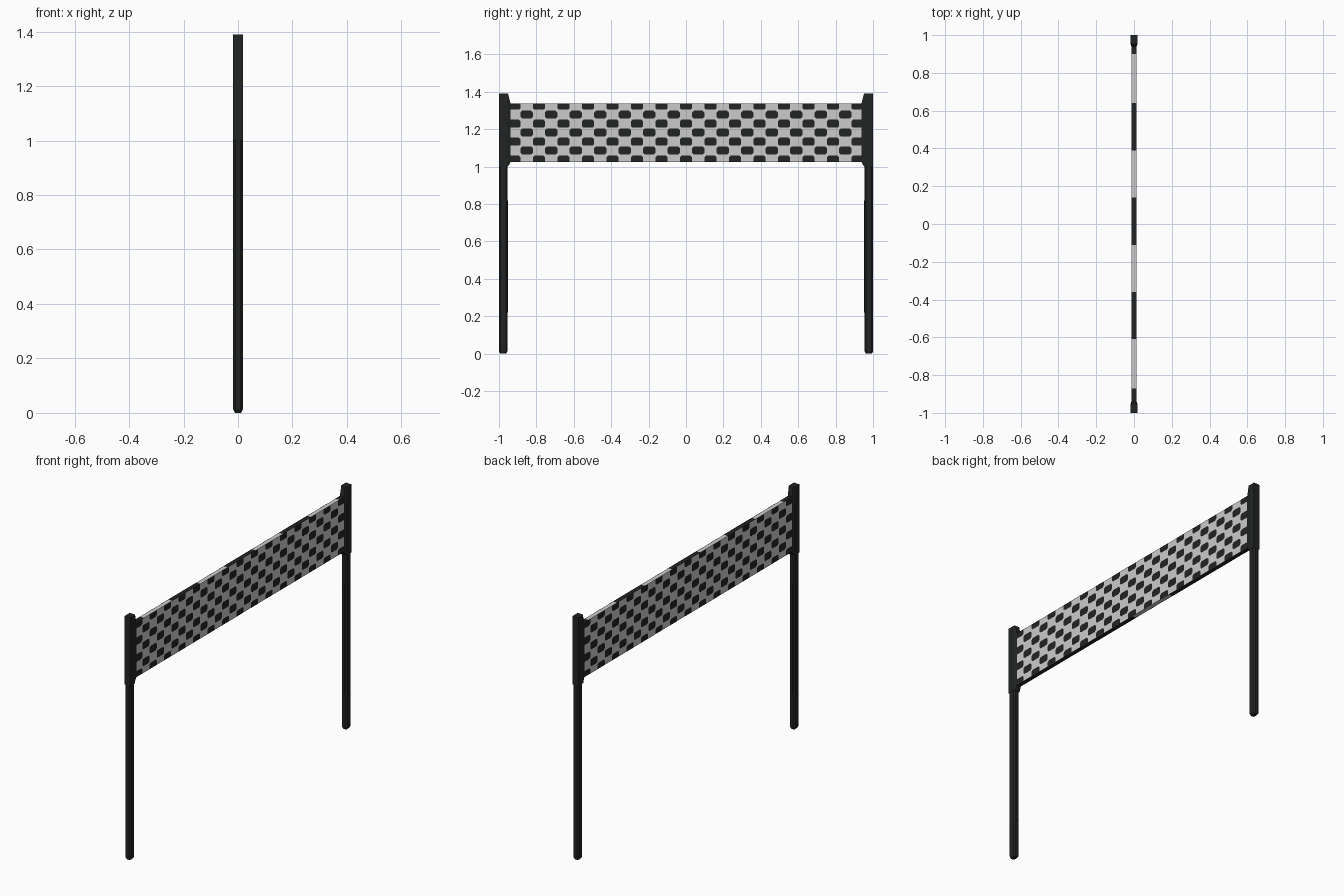
import bpy, bmesh

if "Cube" in bpy.data.objects:
    bpy.data.objects.remove(bpy.data.objects["Cube"])


def material(name, rgb):
    m = bpy.data.materials.new(name)
    m.diffuse_color = (*rgb, 1)
    m.use_nodes = True
    m.node_tree.nodes["Principled BSDF"].inputs["Base Color"].default_value = m.diffuse_color
    return m


BLACK = material("charcoal black", (0.016, 0.017, 0.017))
GREY = material("light grey", (0.60, 0.60, 0.60))


def finish(name, bm, mat):
    me = bpy.data.meshes.new(name)
    bm.to_mesh(me)
    bm.free()
    me.materials.append(mat)
    ob = bpy.data.objects.new(name, me)
    bpy.context.collection.objects.link(ob)
    return ob


def loft(name, rings, mat):
    """Skin a stack of equal-length rings and cap both ends."""
    bm = bmesh.new()
    vs = [[bm.verts.new(p) for p in r] for r in rings]
    n = len(vs[0])
    for a, b in zip(vs, vs[1:]):
        for i in range(n):
            j = (i + 1) % n
            bm.faces.new((a[i], a[j], b[j], b[i]))
    bm.faces.new(vs[0])
    bm.faces.new(vs[-1])
    bmesh.ops.recalc_face_normals(bm, faces=bm.faces)
    return finish(name, bm, mat)


def box(name, lo, hi, mat):
    rings = [[(lo[0], lo[1], z), (hi[0], lo[1], z), (hi[0], hi[1], z), (lo[0], hi[1], z)]
             for z in (lo[2], hi[2])]
    return loft(name, rings, mat)


def octagon(hw, hd, c):
    return [(hw, -hd + c), (hw, hd - c), (hw - c, hd), (-hw + c, hd),
            (-hw, hd - c), (-hw, -hd + c), (-hw + c, -hd), (hw - c, -hd)]


NET_LO, NET_HI, NET_END, HALF_T = 1.026, 1.338, 0.955, 0.0125

for s, side in ((-1, "left"), (1, "right")):
    # chamfered post with a slightly tapered foot
    rings = []
    for z, inset in ((0, 0.006), (0.012, 0), (1.02, 0)):
        rings.append([(x, s * 0.9775 + y, z)
                      for x, y in octagon(0.0175 - inset, 0.0225 - inset, 0.008 - inset / 2)])
    loft(side + "_post", rings, BLACK)

    # thin strip on the inner face of the post
    ya, yb = sorted((s * 0.960, s * 0.951))
    box(side + "_post_strip", (-0.009, ya, 0.22), (0.009, yb, 0.82), BLACK)

    # sleeve holding the net, bevelled inward at top and bottom
    rings = []
    for z, inner in ((1.0, 0.952), (1.025, 0.938), (1.335, 0.938), (1.385, 0.950), (1.39, 0.952)):
        rings.append([(x, s * y, z) for x, y in (
            (-0.0185, 1.0), (-0.0185, 0.955), (-0.013, inner),
            (0.013, inner), (0.0185, 0.955), (0.0185, 1.0))])
    loft(side + "_sleeve", rings, BLACK)

# net panel
box("net_panel", (-HALF_T, -NET_END, NET_LO), (HALF_T, NET_END, NET_HI), GREY)

# staggered dark cells on both faces of the net, trimmed to its edges
bm = bmesh.new()
PITCH, ROW = 0.131, 0.048
for row in range(-3, 4):
    shift = 0 if row % 2 else PITCH / 2
    for col in range(-8, 8):
        cy, cz = col * PITCH + shift, 1.182 + row * ROW
        if abs(cy) > 0.96:
            continue
        for s in (-1, 1):
            ring = []
            for y, z in octagon(0.0325, 0.0215, 0.009):
                p = (s * (HALF_T + 0.001),
                     max(-NET_END, min(NET_END, cy + y)),
                     max(NET_LO, min(NET_HI, cz + z)))
                ring.append(bm.verts.new(p))
            bm.faces.new(ring if s > 0 else ring[::-1])
bmesh.ops.remove_doubles(bm, verts=bm.verts, dist=0.0001)
finish("net_dark_cells", bm, BLACK)

# dark bands along the top and bottom edges of the net
for i, (a, b) in enumerate(((-0.95, -0.87), (-0.61, -0.36), (-0.11, 0.14),
                            (0.39, 0.64), (0.90, 0.95))):
    box("top_band_%d" % i, (-HALF_T, a, NET_HI), (HALF_T, b, NET_HI + 0.001), BLACK)
for i, (a, b) in enumerate(((-0.95, 0.0), (0.30, 0.95))):
    box("bottom_band_%d" % i, (-HALF_T, a, NET_LO - 0.001), (HALF_T, b, NET_LO), BLACK)
